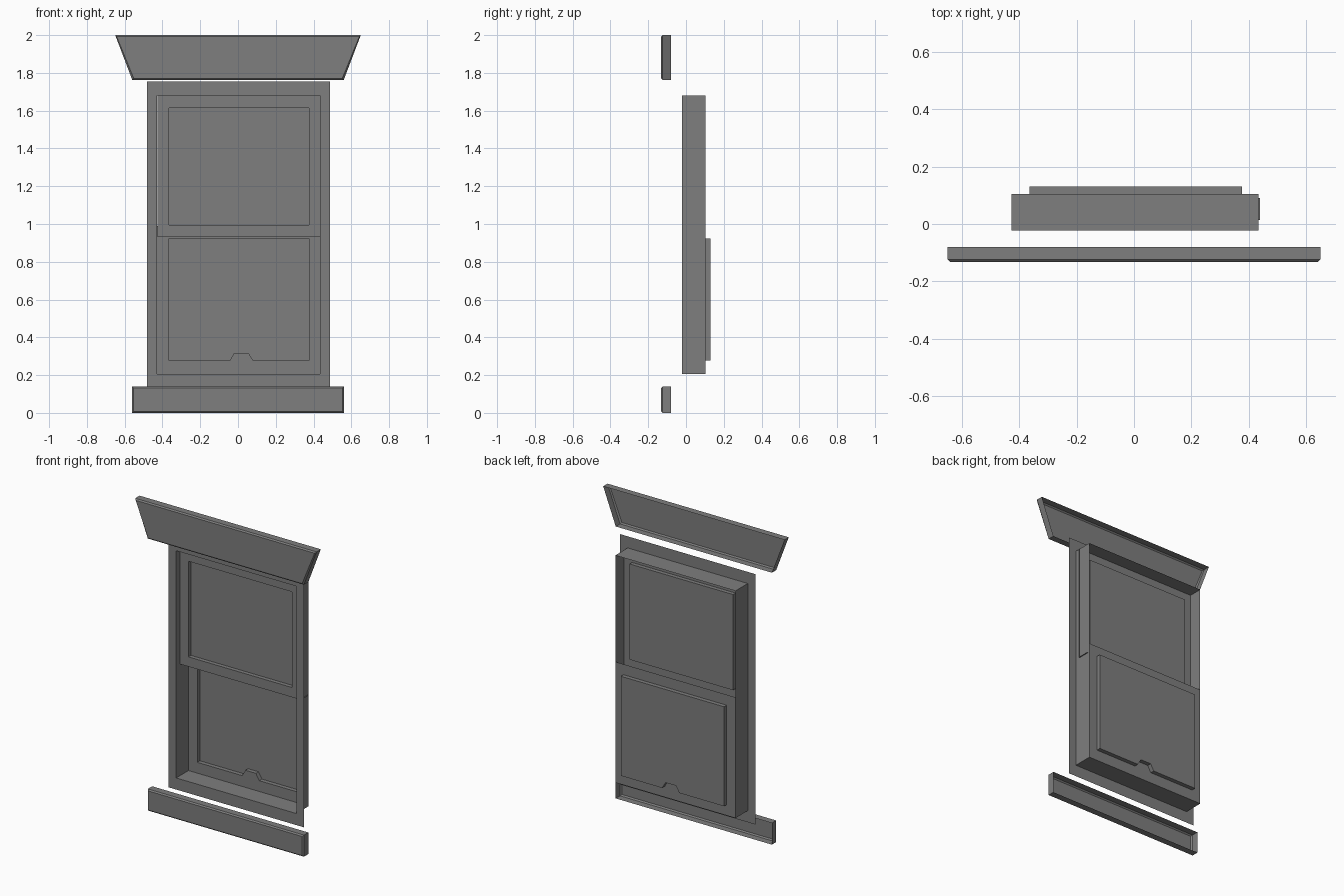
import bpy
import bmesh

cube = bpy.data.objects.get("Cube")
if cube:
    bpy.data.objects.remove(cube, do_unlink=True)

grey = bpy.data.materials.new("plain grey")
grey.use_nodes = True
grey.diffuse_color = (0.21, 0.21, 0.21, 1)
grey.node_tree.nodes["Principled BSDF"].inputs["Base Color"].default_value = (0.21, 0.21, 0.21, 1)


def rect(x0, x1, z0, z1):
    return [(x0, z0), (x1, z0), (x1, z1), (x0, z1)]


def loop(bm, outline, y):
    """Closed ring of edges in an upright plane."""
    verts = [bm.verts.new((x, y, z)) for x, z in outline]
    for a, b in zip(verts, verts[1:] + verts[:1]):
        bm.edges.new((a, b))
    return verts


def walls(bm, a, b):
    """Strip of faces joining two matching rings."""
    n = len(a)
    for i in range(n):
        j = (i + 1) % n
        bm.faces.new((a[i], a[j], b[j], b[i]))


def ring(bm, outer, inner):
    """Flat face with an opening."""
    edges = {e for v in outer + inner for e in v.link_edges}
    bmesh.ops.triangle_fill(bm, edges=list(edges), use_beauty=True,
                            use_dissolve=False, normal=(0, -1, 0))


def finish(bm, name):
    """Turn the front faces towards the front and make the object."""
    bmesh.ops.recalc_face_normals(bm, faces=bm.faces[:])
    if sum(f.normal.y * f.calc_area() for f in bm.faces) > 0:
        bmesh.ops.reverse_faces(bm, faces=bm.faces[:])
    mesh = bpy.data.meshes.new(name)
    bm.to_mesh(mesh)
    bm.free()
    mesh.materials.append(grey)
    obj = bpy.data.objects.new(name, mesh)
    bpy.context.collection.objects.link(obj)
    return obj


def framed_recess(name, outer, inner, y, depth, pane, shelf_y=None):
    """Flat surround whose opening runs back, closed by a pane if wanted."""
    bm = bmesh.new()
    edge = loop(bm, outer, y)
    front = loop(bm, inner, y)
    ring(bm, edge, front)
    back = loop(bm, inner, y + depth)
    walls(bm, front, back)
    if pane:
        bm.faces.new(back)
    if shelf_y is not None:
        rear = [bm.verts.new((v.co.x, shelf_y, v.co.z)) for v in (edge[1], edge[0])]
        bm.faces.new((edge[0], edge[1], *rear))
    return finish(bm, name)


def trim_board(name, outline, y_back, y_front, bevel):
    """Board with a bevelled front and an open back."""
    cx = sum(p[0] for p in outline) / len(outline)
    cz = sum(p[1] for p in outline) / len(outline)
    inset = [(x - bevel * (1 if x > cx else -1), z - bevel * (1 if z > cz else -1))
             for x, z in outline]
    bm = bmesh.new()
    back = loop(bm, outline, y_back)
    side = loop(bm, outline, y_front + bevel)
    face = loop(bm, inset, y_front)
    walls(bm, back, side)
    walls(bm, side, face)
    bm.faces.new(face)
    return finish(bm, name)


# Casing with deep jambs
opening = rect(-0.428, 0.434, 0.207, 1.68)
framed_recess("casing_and_jambs", rect(-0.483, 0.488, 0.132, 1.755), opening,
              -0.022, 0.126, pane=False)

# Upper sash sits forward, with a ledge under its bottom rail
framed_recess("upper_sash", rect(-0.426, 0.44, 0.932, 1.68),
              rect(-0.365, 0.376, 0.995, 1.615), 0.014, 0.026, pane=True, shelf_y=0.09)

# Lower sash sits at the back, its pane outline notched for the lift handle
notched = [(-0.365, 0.277), (-0.043, 0.277), (-0.02, 0.318), (0.055, 0.318),
           (0.08, 0.277), (0.376, 0.277), (0.376, 0.922), (-0.365, 0.922)]
framed_recess("lower_sash", rect(-0.428, 0.434, 0.207, 0.99), notched,
              0.104, 0.027, pane=True)

# Flared head board and sill board, standing clear of the casing
trim_board("head_board", [(-0.56, 1.763), (0.56, 1.763), (0.65, 2.0), (-0.65, 2.0)],
           -0.08, -0.132, 0.008)
trim_board("sill_board", rect(-0.56, 0.56, 0, 0.14), -0.08, -0.132, 0.008)
